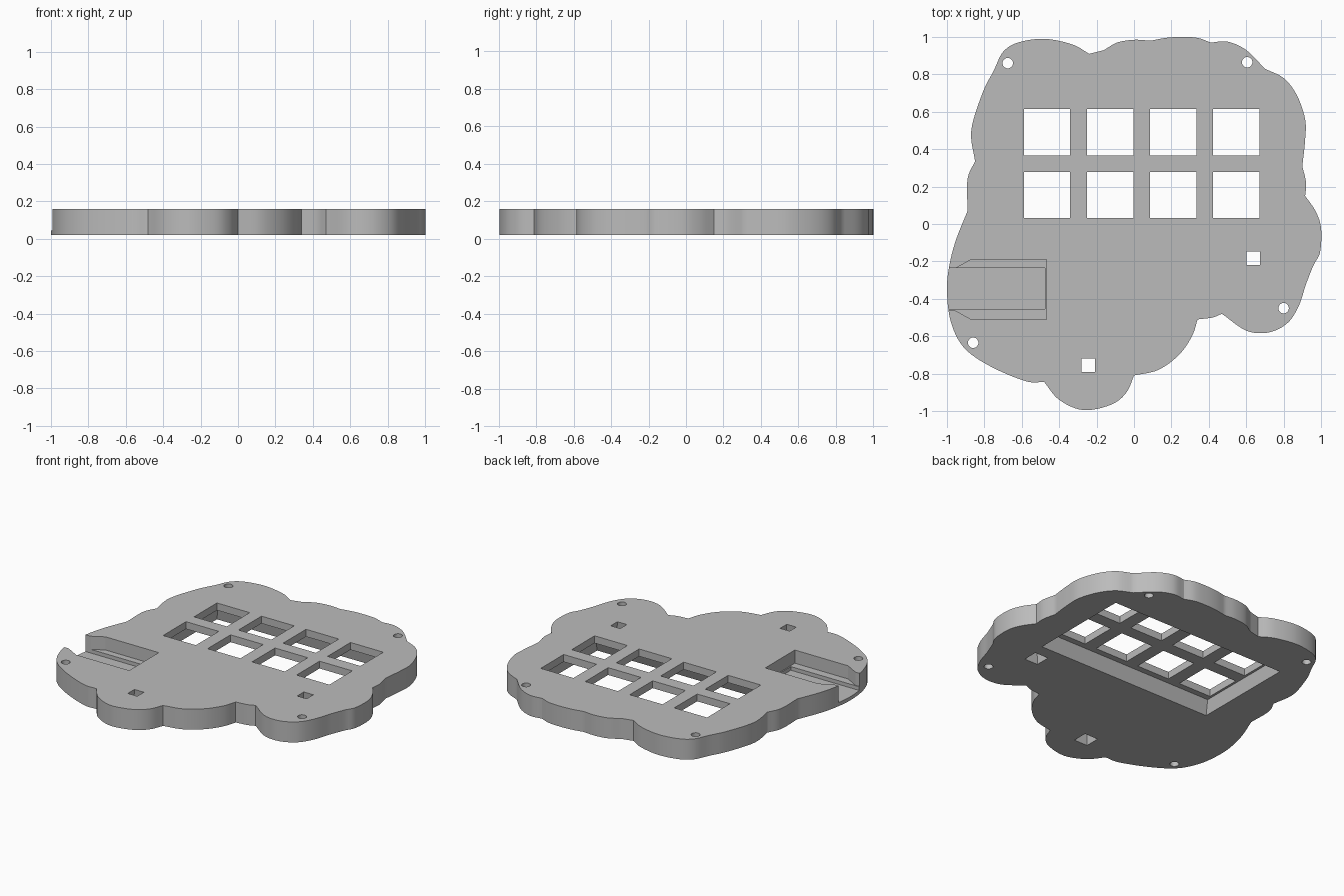
import bpy, bmesh, math
from mathutils import Vector

default = bpy.data.objects.get("Cube")
if default:
    bpy.data.objects.remove(default, do_unlink=True)

grey = bpy.data.materials.new("plain grey")
grey.use_nodes = True
grey.diffuse_color = (0.5, 0.5, 0.5, 1)
grey.node_tree.nodes["Principled BSDF"].inputs["Base Color"].default_value = (0.5, 0.5, 0.5, 1)


def spline(points, steps=6):
    """Smooth curve through the points, without the last one."""
    p = [Vector(q) / 100 for q in points]
    p = [2 * p[0] - p[1]] + p + [2 * p[-1] - p[-2]]
    out = []
    for a, b, c, d in zip(p, p[1:], p[2:], p[3:]):
        for i in range(steps):
            t = i / steps
            out.append(0.5 * (2 * b + (c - a) * t + (2 * a - 5 * b + 4 * c - d) * t ** 2
                              + (3 * b - a - 3 * c + d) * t ** 3))
    return out


def loft(name, lower, upper, z0, z1):
    """Solid between two matching outlines at two heights."""
    bm = bmesh.new()
    low = [bm.verts.new((x, y, z0)) for x, y in lower]
    top = [bm.verts.new((x, y, z1)) for x, y in upper]
    bm.faces.new(low)
    bm.faces.new(top)
    n = len(low)
    for i in range(n):
        j = (i + 1) % n
        bm.faces.new((low[i], low[j], top[j], top[i]))
    bmesh.ops.recalc_face_normals(bm, faces=bm.faces)
    mesh = bpy.data.meshes.new(name)
    bm.to_mesh(mesh)
    bm.free()
    mesh.materials.append(grey)
    ob = bpy.data.objects.new(name, mesh)
    bpy.context.collection.objects.link(ob)
    return ob


def prism(name, outline, z0, z1):
    return loft(name, outline, outline, z0, z1)


def rect(x0, x1, y0, y1):
    return [(x0, y0), (x1, y0), (x1, y1), (x0, y1)]


def square(x, y, r):
    return rect(x - r, x + r, y - r, y + r)


def ribbon(points, width):
    """Closed outline of a band along a smooth path."""
    path = spline(points)
    left, right = [], []
    for i, p in enumerate(path):
        d = path[min(i + 1, len(path) - 1)] - path[max(i - 1, 0)]
        side = Vector((-d.y, d.x)).normalized() * width / 2
        left.append(p + side)
        right.append(p - side)
    return left + right[::-1]


def carve(ob, cutters):
    for c in cutters:
        mod = ob.modifiers.new("cut", 'BOOLEAN')
        mod.operation = 'DIFFERENCE'
        mod.solver = 'EXACT'
        mod.object = c
    bpy.context.view_layer.update()
    graph = bpy.context.evaluated_depsgraph_get()
    mesh = bpy.data.meshes.new_from_object(ob.evaluated_get(graph))
    ob.modifiers.clear()
    ob.data = mesh


# Cloud outline: each lobe runs from the end of the one before it
lobes = [
    [(-87, 50), (-81, 70), (-75, 82), (-70, 92), (-62, 97), (-48, 99), (-33, 96), (-24, 91)],
    [(-16, 93)],
    [(-9, 97), (0, 98.5), (9, 98)],
    [(17, 99.5), (25, 100), (34, 99.5), (41, 97)],
    [(50, 97.5), (60, 93), (70, 83)],
    [(80, 78), (87, 69), (91.5, 56), (91.5, 45), (90, 31)],
    [(92, 22), (91.5, 15)],
    [(97, 7), (100, -2), (99.5, -15), (96, -22), (92, -32)],
    [(88, -44), (82, -53), (72, -58), (60, -57), (47, -48)],
    [(42, -50), (34, -51)],
    [(31, -60), (24, -70), (13, -78), (0, -81)],
    [(-4, -90), (-12, -96.5), (-27, -99.5), (-40, -94), (-48, -84.5)],
    [(-58, -84), (-77, -76), (-91, -66), (-98, -52), (-100, -35), (-98.5, -21), (-95, -8), (-89, 7)],
    [(-89, 24), (-85, 33.5)],
]
outline = []
start = lobes[-1][-1]
for lobe in lobes:
    outline += spline([start] + lobe)
    start = lobe[-1]

body = prism("cloud_plate", outline, 0.02, 0.16)
inset = [(p.x * 0.885 + 0.015, p.y * 0.8 + 0.04) for p in outline]
relief = prism("underside_relief", inset, 0, 0.02)

# Key openings, in two rows of four
through = []
for i in range(4):
    for y in (0.155, 0.49):
        through.append(prism("key_cutter", square(-0.465 + i * 0.337, y, 0.124), -0.1, 0.3))

# Screw holes
for cx, cy in [(-0.675, 0.86), (0.605, 0.865), (0.8, -0.45), (-0.86, -0.635)]:
    ring = [(cx + 0.028 * math.cos(k * math.pi / 12), cy + 0.028 * math.sin(k * math.pi / 12))
            for k in range(24)]
    through.append(prism("screw_cutter", ring, -0.1, 0.3))

# Small square holes, wider below
for cx, cy in [(0.637, -0.183), (-0.245, -0.755)]:
    through.append(loft("peg_cutter", square(cx, cy, 0.055), square(cx, cy, 0.035), -0.02, 0.17))

# Switch recess under the keys
through.append(loft("recess_cutter", rect(-0.63, 0.71, -0.06, 0.67),
                    rect(-0.605, 0.69, -0.01, 0.645), -0.01, 0.11))

# Stepped side pocket with a tapered mouth
pocket = [(-1.1, -0.24), (-0.96, -0.24), (-0.87, -0.19), (-0.467, -0.19),
          (-0.467, -0.51), (-0.87, -0.51), (-0.96, -0.46), (-1.1, -0.46)]
pockets = [prism("pocket_cutter", pocket, 0.07, 0.3),
           prism("channel_cutter", rect(-1.1, -0.475, -0.455, -0.235), 0.045, 0.3)]

# Swirl grooves and cross slot in the relief
grooves = [
    prism("swirl_cutter", ribbon([(-6, -58), (-23, -53), (-38, -56), (-53, -56),
                                  (-66, -40), (-54, -19), (-50, -17)], 0.03), -0.05, 0.05),
    prism("curl_cutter", ribbon([(8, -74), (17, -67), (14, -48), (3, -34), (0, -32)], 0.03), -0.05, 0.05),
    prism("slot_cutter", rect(-1.2, 1.2, 0.635, 0.69), -0.05, 0.05),
]

carve(body, through + pockets)
carve(relief, through + grooves)
for c in through + pockets + grooves:
    bpy.data.objects.remove(c, do_unlink=True)

# Smooth lobes with crisp edges
for ob in bpy.context.view_layer.objects:
    ob.select_set(ob in (body, relief))
bpy.context.view_layer.objects.active = body
bpy.ops.object.shade_smooth_by_angle(angle=math.radians(25))
